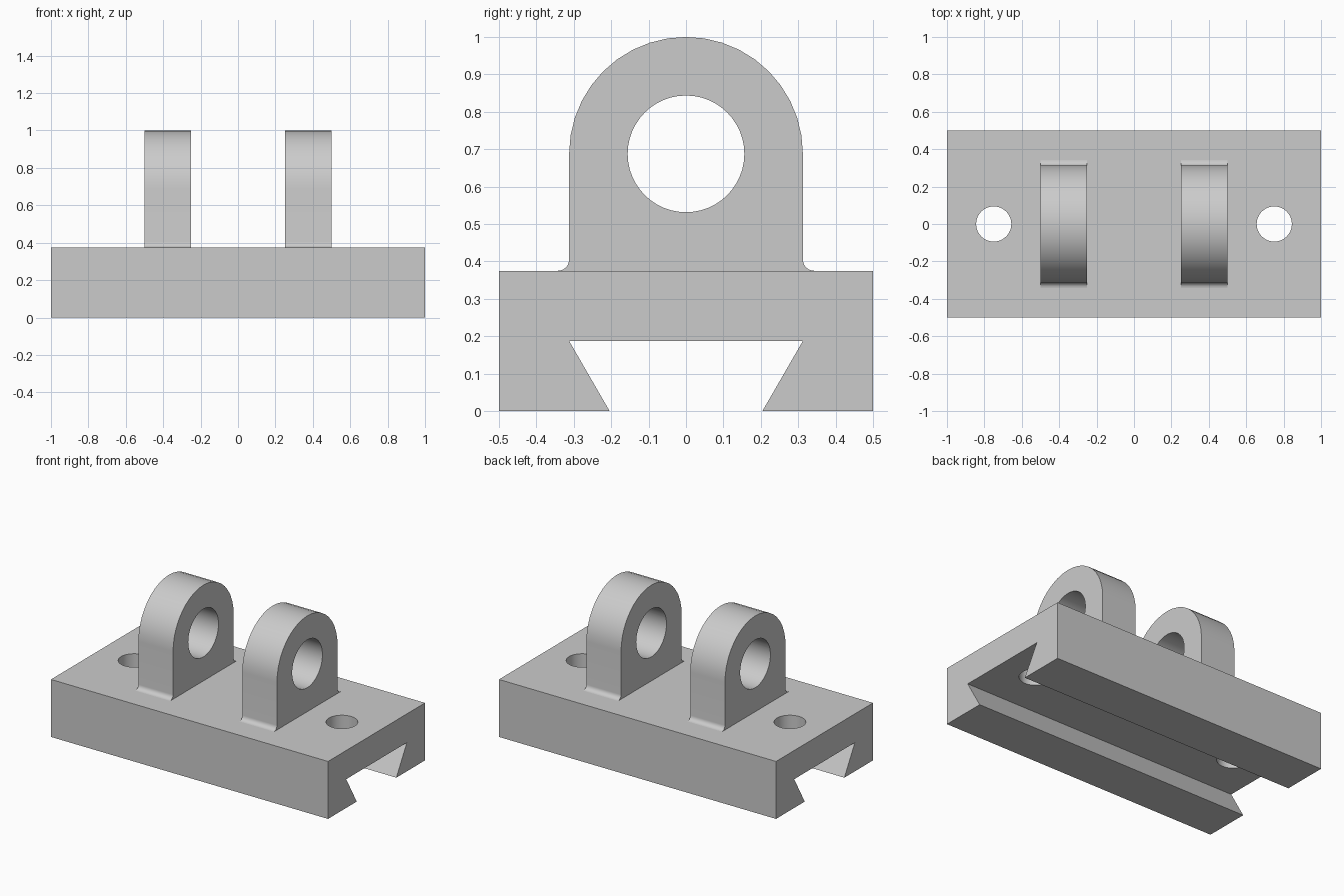
import bpy, bmesh
from math import sin, cos, pi, tan, radians

if "Cube" in bpy.data.objects:
    bpy.data.objects.remove(bpy.data.objects["Cube"])


def prism(name, profile, x0, x1):
    """Extrude a (y, z) outline along x."""
    bm = bmesh.new()
    face = bm.faces.new([bm.verts.new((x0, y, z)) for y, z in profile])
    ext = bmesh.ops.extrude_face_region(bm, geom=[face])
    moved = [v for v in ext["geom"] if isinstance(v, bmesh.types.BMVert)]
    bmesh.ops.translate(bm, verts=moved, vec=(x1 - x0, 0, 0))
    bmesh.ops.recalc_face_normals(bm, faces=bm.faces)
    mesh = bpy.data.meshes.new(name)
    bm.to_mesh(mesh)
    bm.free()
    obj = bpy.data.objects.new(name, mesh)
    bpy.context.collection.objects.link(obj)
    return obj


def activate(obj):
    bpy.ops.object.select_all(action='DESELECT')
    obj.select_set(True)
    bpy.context.view_layer.objects.active = obj


def drill(obj, radius, depth, location, rotation=(0, 0, 0)):
    """Cut a round hole and discard the cutter."""
    bpy.ops.mesh.primitive_cylinder_add(vertices=48, radius=radius, depth=depth,
                                        location=location, rotation=rotation)
    cutter = bpy.context.object
    cutter.hide_render = True
    mod = obj.modifiers.new("hole", 'BOOLEAN')
    mod.operation = 'DIFFERENCE'
    mod.solver = 'EXACT'
    mod.object = cutter
    activate(obj)
    bpy.ops.object.modifier_apply(modifier=mod.name)
    bpy.data.objects.remove(cutter, do_unlink=True)


def finish(obj):
    activate(obj)
    bpy.ops.object.shade_smooth_by_angle(angle=radians(30))


def arc(cy, cz, r, a0, a1, n):
    return [(cy + r * cos(a0 + (a1 - a0) * i / n),
             cz + r * sin(a0 + (a1 - a0) * i / n)) for i in range(n + 1)]


TOP, SLOT, R, FILLET = 0.375, 0.1875, 0.3125, 0.03
CENTRE = 1 - R

# Base block with a dovetail groove along its length
mouth = R - SLOT * tan(radians(30))
half = [(mouth, 0), (0.5, 0), (0.5, TOP)]
base = prism("dovetail_base",
             half + [(-0.5, TOP), (-0.5, 0), (-mouth, 0), (-R, SLOT), (R, SLOT)],
             -1, 1)

# Mounting holes through the base
for x in (-0.75, 0.75):
    drill(base, 0.094, 0.5, (x, 0, 0.3))
finish(base)

# Two round-topped lugs with filleted feet and a pin hole
foot = arc(R + FILLET, TOP + FILLET, FILLET, 1.5 * pi, pi, 6)
dome = arc(0, CENTRE, R, 0, pi, 20)
outline = foot + dome + [(-y, z) for y, z in reversed(foot)]
for side, x0 in (("left", -0.5), ("right", 0.25)):
    lug = prism(side + "_lug", outline, x0, x0 + 0.25)
    drill(lug, 0.156, 0.5, (x0 + 0.125, 0, CENTRE), (0, pi / 2, 0))
    finish(lug)
